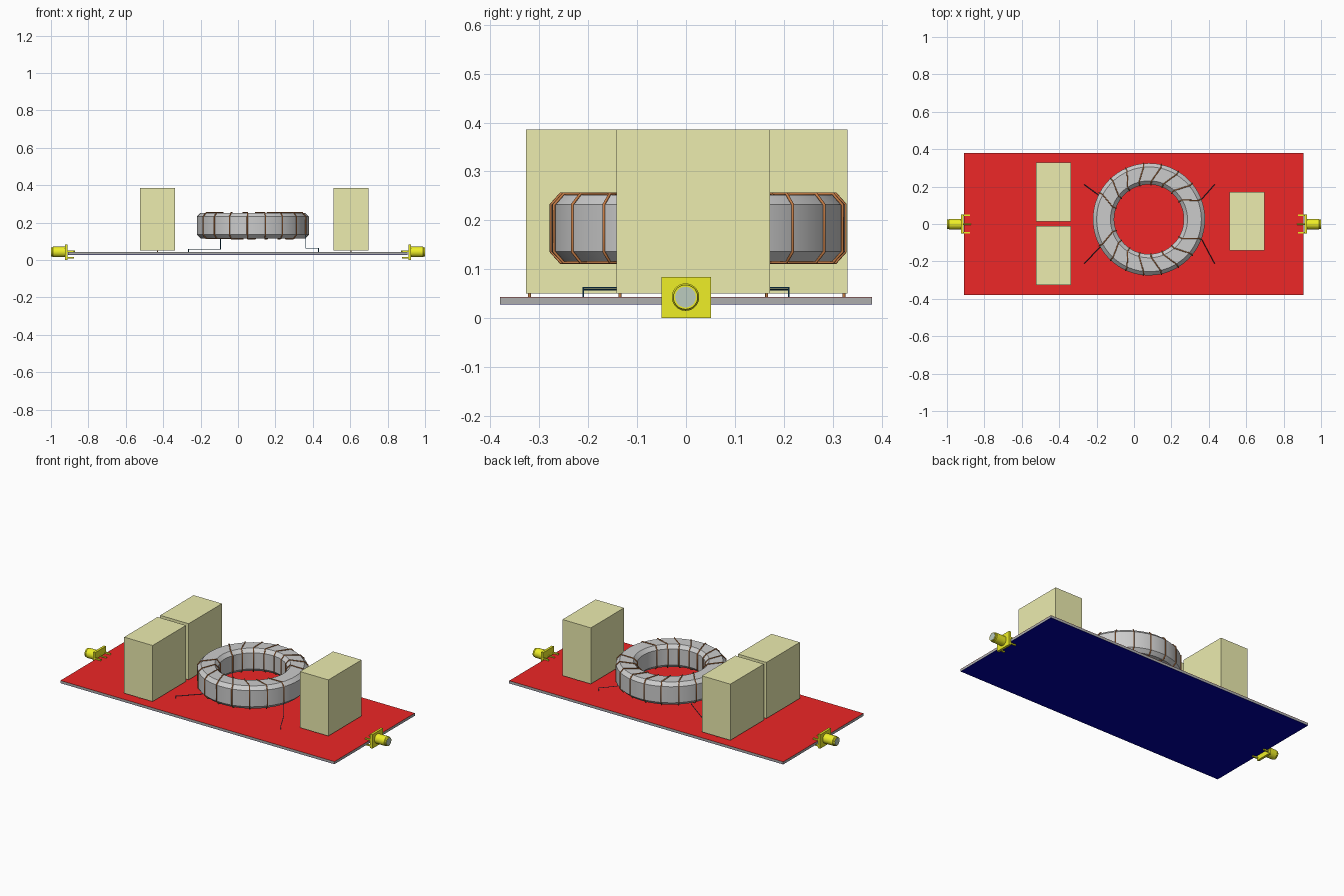
import bpy, bmesh
from math import sin, cos, pi, radians
from mathutils import Matrix

if "Cube" in bpy.data.objects:
    bpy.data.objects.remove(bpy.data.objects["Cube"])


def material(name, rgb):
    m = bpy.data.materials.new(name)
    m.diffuse_color = (*rgb, 1)
    m.use_nodes = True
    m.node_tree.nodes["Principled BSDF"].inputs["Base Color"].default_value = m.diffuse_color
    return m


RED = material("red", (0.85, 0.02, 0.02))
BLUE = material("blue", (0.0, 0.0, 0.38))
YELLOW = material("yellow", (0.86, 0.86, 0.02))
PALE = material("pale_yellow", (0.84, 0.84, 0.43))
COPPER = material("copper", (0.55, 0.2, 0.06))
NAVY = material("navy", (0.01, 0.1, 0.22))
INSUL = material("insulator", (0.5, 0.6, 0.52))
DARK = material("dark_board", (0.42, 0.42, 0.42))


def add(name, bm, mat=None, smooth=False):
    bmesh.ops.recalc_face_normals(bm, faces=bm.faces)
    me = bpy.data.meshes.new(name)
    bm.to_mesh(me)
    bm.free()
    ob = bpy.data.objects.new(name, me)
    bpy.context.collection.objects.link(ob)
    if mat:
        me.materials.append(mat)
    if smooth:
        bpy.context.view_layer.objects.active = ob
        ob.select_set(True)
        bpy.ops.object.shade_smooth_by_angle()
        ob.select_set(False)
    return ob


def box(name, x, y, z, mat=None):
    """Box from (min, max) ranges on each axis."""
    bm = bmesh.new()
    r = (x, y, z)
    mid = [(a + b) / 2 for a, b in r]
    size = [abs(b - a) for a, b in r]
    bmesh.ops.create_cube(bm, size=1, matrix=Matrix.Translation(mid) @ Matrix.Diagonal((*size, 1)))
    return add(name, bm, mat)


def lathe(name, profile, matrix, mat=None, n=48):
    """Revolve a closed (radius, height) profile around local z."""
    bm = bmesh.new()
    rings = [[bm.verts.new((r * cos(2 * pi * i / n), r * sin(2 * pi * i / n), z))
              for r, z in profile] for i in range(n)]
    k = len(profile)
    for i in range(n):
        a, b = rings[i], rings[(i + 1) % n]
        for j in range(k):
            bm.faces.new((a[j], b[j], b[(j + 1) % k], a[(j + 1) % k]))
    bm.transform(matrix)
    return add(name, bm, mat, True)


def rod(name, radius, length, matrix, mat=None):
    bm = bmesh.new()
    bmesh.ops.create_cone(bm, cap_ends=True, segments=32, radius1=radius, radius2=radius,
                          depth=length, matrix=matrix)
    return add(name, bm, mat, True)


def wire(name, pts, radius, mat):
    cu = bpy.data.curves.new(name, 'CURVE')
    cu.dimensions = '3D'
    cu.bevel_depth = radius
    cu.bevel_resolution = 1
    cu.use_fill_caps = True
    sp = cu.splines.new('POLY')
    sp.points.add(len(pts) - 1)
    for p, co in zip(sp.points, pts):
        p.co = (*co, 1)
    cu.materials.append(mat)
    ob = bpy.data.objects.new(name, cu)
    bpy.context.collection.objects.link(ob)
    bpy.context.view_layer.objects.active = ob
    ob.select_set(True)
    bpy.ops.object.convert(target='MESH')
    ob.select_set(False)


# circuit board: core with a coloured sheet on each side
box("board_core", (-0.91, 0.905), (-0.38, 0.38), (0.0285, 0.0425), DARK)
box("board_top", (-0.91, 0.905), (-0.38, 0.38), (0.0425, 0.0435), RED)
box("board_bottom", (-0.91, 0.905), (-0.38, 0.38), (0.0275, 0.0285), BLUE)

# block capacitors on two short pins each
for i, (x0, x1, y0, y1) in enumerate([(-0.525, -0.337, 0.014, 0.33),
                                      (-0.525, -0.337, -0.327, -0.011),
                                      (0.51, 0.698, -0.142, 0.172)]):
    box(f"capacitor_{i + 1}", (x0, x1), (y0, y1), (0.05, 0.386), PALE)
    for y in (y0 + 0.007, y1 - 0.007):
        rod(f"capacitor_pin_{i + 1}", 0.003, 0.012,
            Matrix.Translation(((x0 + x1) / 2, y, 0.047)), COPPER)

# ring core with chamfered edges
CX, CY = 0.08, 0.025
ZB, ZT, RI, RO, CH = 0.116, 0.252, 0.186, 0.3, 0.02
lathe("ring_core", [(RI, ZB + CH), (RI + CH, ZB), (RO - CH, ZB), (RO, ZB + CH),
                    (RO, ZT - CH), (RO - CH, ZT), (RI + CH, ZT), (RI, ZT - CH)],
      Matrix.Translation((CX, CY, 0)), n=64)

# two mirrored windings, each with two leads down to the board
TURNS, A0, STEP, G = 8, 21, 18.7, 0.0025


def winding(side):
    def at(r, deg, z):
        return (CX + r * cos(radians(deg)), CY + side * r * sin(radians(deg)), z)
    label = "back" if side > 0 else "front"
    o, i = RO + G, RI - G
    pts = []
    for t in range(TURNS):
        a = A0 + t * STEP
        b = a + STEP / 2
        pts += [at(o, a, ZB + CH), at(o, a, ZT - CH), at(o - CH, a, ZT + G),
                at(i + CH, b, ZT + G), at(i, b, ZT - CH), at(i, b, ZB + CH)]
        if t < TURNS - 1:
            pts += [at(i + CH, b, ZB - G), at(o - CH, a + STEP, ZB - G)]
    wire(f"{label}_winding", pts, 0.003, COPPER)
    x, y, z = pts[0]
    wire(f"{label}_outer_lead", [(x, y, z), (x, y, 0.062), (0.43, side * 0.21, 0.062),
                                 (0.43, side * 0.21, 0.04)], 0.002, NAVY)
    x, y, z = pts[-1]
    wire(f"{label}_inner_lead", [(x, y, z), (x, y, 0.058), (-0.265, side * 0.21, 0.058),
                                 (-0.265, side * 0.21, 0.04)], 0.002, NAVY)


winding(1)
winding(-1)

# edge connectors at both ends
CZ = 0.043
for s, label in ((1, "right"), (-1, "left")):
    def xr(a, b):
        return tuple(sorted((s * a, s * b)))
    turn = Matrix.Translation((0, -0.001, CZ)) @ Matrix.Rotation(s * pi / 2, 4, 'Y')
    box(f"{label}_connector_flange", xr(0.911, 0.925), (-0.05, 0.051), (0, 0.084), YELLOW)
    for y in (-0.046, 0.047):
        for z in (0.013, 0.0475):
            box(f"{label}_connector_leg", xr(0.876, 0.914), (y - 0.004, y + 0.004),
                (z - 0.004, z + 0.004), YELLOW)
    lathe(f"{label}_connector_barrel",
          [(0.021, 0.92), (0.028, 0.92), (0.028, 0.988), (0.025, 0.992), (0.025, 0.999), (0.021, 0.999)],
          turn, YELLOW)
    rod(f"{label}_connector_insulator", 0.0212, 0.078, turn @ Matrix.Translation((0, 0, 0.961)), INSUL)
    rod(f"{label}_connector_pin", 0.004, 0.045,
        Matrix.Translation((s * 0.893, -0.001, 0.046)) @ Matrix.Rotation(pi / 2, 4, 'Y'), YELLOW)
